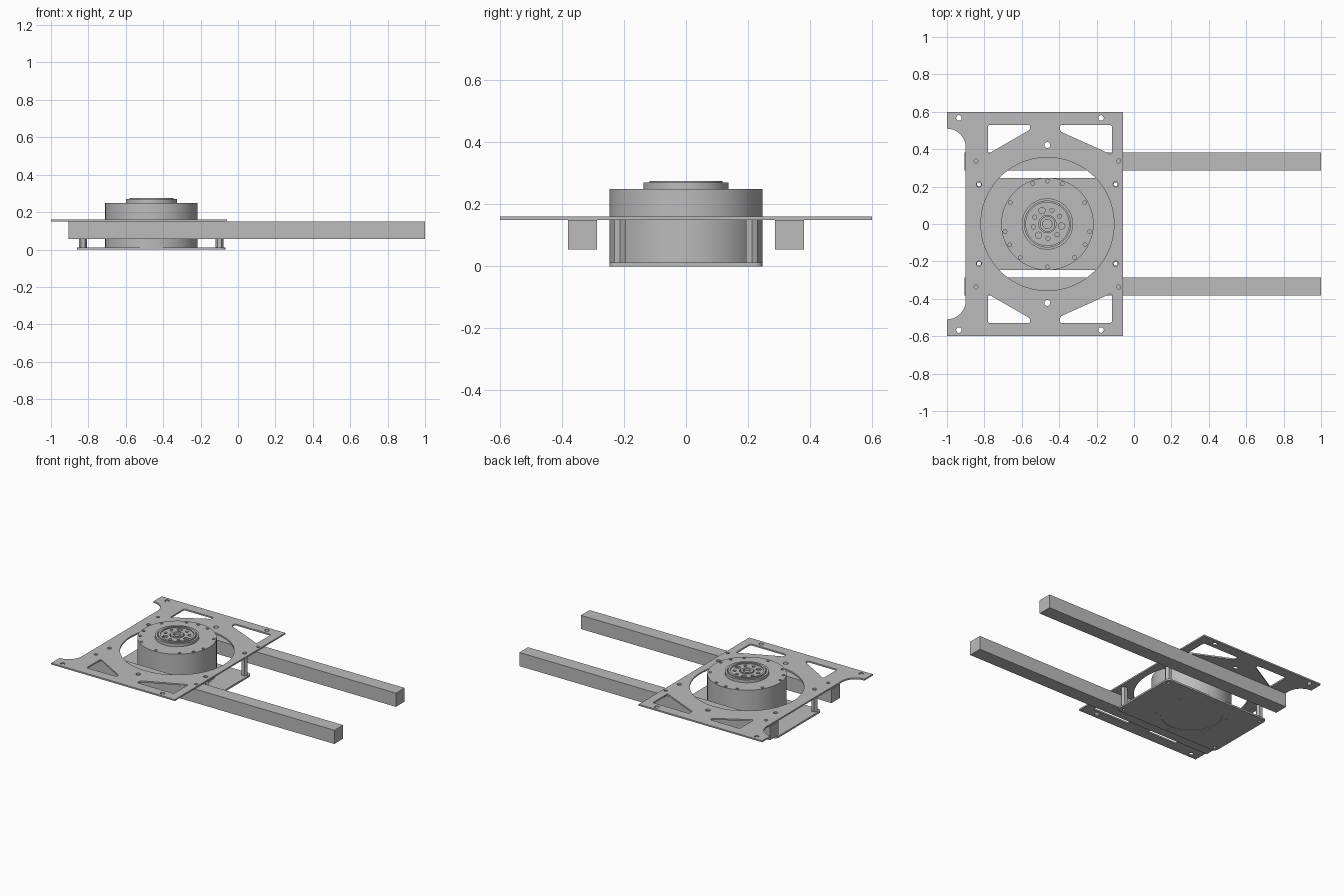
import bpy, bmesh
from math import radians, cos, sin, tau
from mathutils import Vector

if "Cube" in bpy.data.objects:
    bpy.data.objects.remove(bpy.data.objects["Cube"])

GREY = (0.5, 0.5, 0.5, 1)
metal = bpy.data.materials.new("plain_grey")
metal.use_nodes = True
metal.diffuse_color = GREY
metal.node_tree.nodes["Principled BSDF"].inputs["Base Color"].default_value = GREY

CX = -0.463  # motor axis


def arc(x, y, r, a0, a1, n=10):
    angles = [radians(a0 + (a1 - a0) * i / n) for i in range(n + 1)]
    return [(x + r * cos(a), y + r * sin(a)) for a in angles]


def circle(r, x=CX, y=0, n=20):
    return [(x + r * cos(tau * i / n), y + r * sin(tau * i / n)) for i in range(n)]


def ring_of_holes(dist, r, angles):
    return [circle(r, CX + dist * cos(radians(a)), dist * sin(radians(a)), 14) for a in angles]


def rounded(points, r, n=5):
    """Polygon with its corners rounded by quadratic arcs."""
    out = []
    pts = [Vector(p) for p in points]
    for i, p in enumerate(pts):
        a = p + (pts[i - 1] - p).normalized() * r
        b = p + (pts[(i + 1) % len(pts)] - p).normalized() * r
        for k in range(n + 1):
            t = k / n
            out.append(tuple(a * (1 - t) ** 2 + p * 2 * t * (1 - t) + b * t * t))
    return out


def slab(name, z0, z1, outline, holes=()):
    """Flat part with a filled outline and cut holes, from z0 to z1."""
    curve = bpy.data.curves.new(name, "CURVE")
    curve.dimensions = "2D"
    curve.fill_mode = "BOTH"
    curve.extrude = (z1 - z0) / 2
    for loop in [outline, *holes]:
        s = curve.splines.new("POLY")
        s.points.add(len(loop) - 1)
        for pt, (x, y) in zip(s.points, loop):
            pt.co = (x, y, 0, 1)
        s.use_cyclic_u = True
    temp = bpy.data.objects.new(name + "_profile", curve)
    bpy.context.collection.objects.link(temp)
    deps = bpy.context.evaluated_depsgraph_get()
    mesh = bpy.data.meshes.new_from_object(temp.evaluated_get(deps))
    bpy.data.objects.remove(temp)
    bm = bmesh.new()
    bm.from_mesh(mesh)
    bmesh.ops.remove_doubles(bm, verts=bm.verts, dist=1e-5)
    bmesh.ops.translate(bm, verts=bm.verts, vec=(0, 0, (z0 + z1) / 2))
    bmesh.ops.recalc_face_normals(bm, faces=bm.faces)
    bm.to_mesh(mesh)
    bm.free()
    mesh.name = name
    mesh.materials.clear()
    mesh.materials.append(metal)
    obj = bpy.data.objects.new(name, mesh)
    bpy.context.collection.objects.link(obj)
    bpy.ops.object.select_all(action="DESELECT")
    obj.select_set(True)
    bpy.context.view_layer.objects.active = obj
    bpy.ops.object.shade_smooth_by_angle(angle=radians(30))
    return obj


def rect(x0, x1, y0, y1):
    return [(x0, y0), (x1, y0), (x1, y1), (x0, y1)]


# Top mounting plate with central opening, corner windows and bolt holes
outline = [(-1, -0.6), (-0.06, -0.6), (-0.06, 0.6), (-1, 0.6)]
outline += arc(-1, 0.41, 0.1, 90, 0) + arc(-1, -0.41, 0.1, 0, -90)
holes = [circle(0.356, n=72)]
bolts = [(-0.936, 0.567, 0.015), (-0.176, 0.567, 0.015), (CX, 0.422, 0.016),
         (-0.845, 0.337, 0.011), (-0.082, 0.337, 0.011),
         (-0.829, 0.212, 0.014), (-0.098, 0.212, 0.014)]
windows = [[(-0.78, 0.53), (-0.555, 0.53), (-0.555, 0.505), (-0.78, 0.375)],
           [(-0.395, 0.53), (-0.118, 0.53), (-0.118, 0.37), (-0.395, 0.495)]]
for side in (1, -1):
    holes += [circle(r, x, side * y, 14) for x, y, r in bolts]
    holes += [rounded([(x, side * y) for x, y in w], 0.012) for w in windows]
slab("top_plate", 0.15, 0.16, outline, holes)

# Bottom plate, open under the motor
spacers = [(x, s * 0.212) for x in (-0.829, -0.098) for s in (1, -1)]
slab("bottom_plate", 0, 0.012, rounded(rect(-0.86, -0.068, -0.247, 0.247), 0.03),
     [circle(0.19, n=64)] + ring_of_holes(0.222, 0.009, range(30, 390, 60))
     + [circle(0.011, x, y, 12) for x, y in spacers])

# Hexagonal spacers between the plates
for i, (x, y) in enumerate(spacers):
    slab(f"spacer_{i + 1}", 0.012, 0.15, circle(0.021, x, y, 6), [circle(0.011, x, y, 12)])

# Two long rails
for name, s in (("left_rail", 1), ("right_rail", -1)):
    slab(name, 0.055, 0.149, rect(-0.905, 1, s * 0.334 - 0.047, s * 0.334 + 0.047))

# Motor body with a drilled cap
slab("motor_body", 0.003, 0.238, circle(0.247, n=72))
cap_angles = [90, 270] + [a for k in (20, 60, 100, 119, 141) for a in (90 - k, 90 + k)]
slab("motor_cap", 0.238, 0.25, circle(0.247, n=72), ring_of_holes(0.23, 0.01, cap_angles))

# Output hub: outer collar, drilled flange and centre bushing
slab("hub_collar", 0.25, 0.27, circle(0.137, n=56), [circle(0.123, n=56)])
large = [112, 232, 352]
small = [a + d for a in large for d in (40, 80)]
slab("hub_base", 0.25, 0.258, circle(0.123, n=56))
slab("hub_flange", 0.258, 0.268, circle(0.117, n=56),
     ring_of_holes(0.077, 0.017, large) + ring_of_holes(0.077, 0.011, small)
     + [circle(0.046, n=32)])
slab("hub_rim", 0.258, 0.275, circle(0.118, n=56), [circle(0.104, n=56)])
slab("centre_bushing", 0.256, 0.272, circle(0.041, n=32), [circle(0.025, n=24)])
